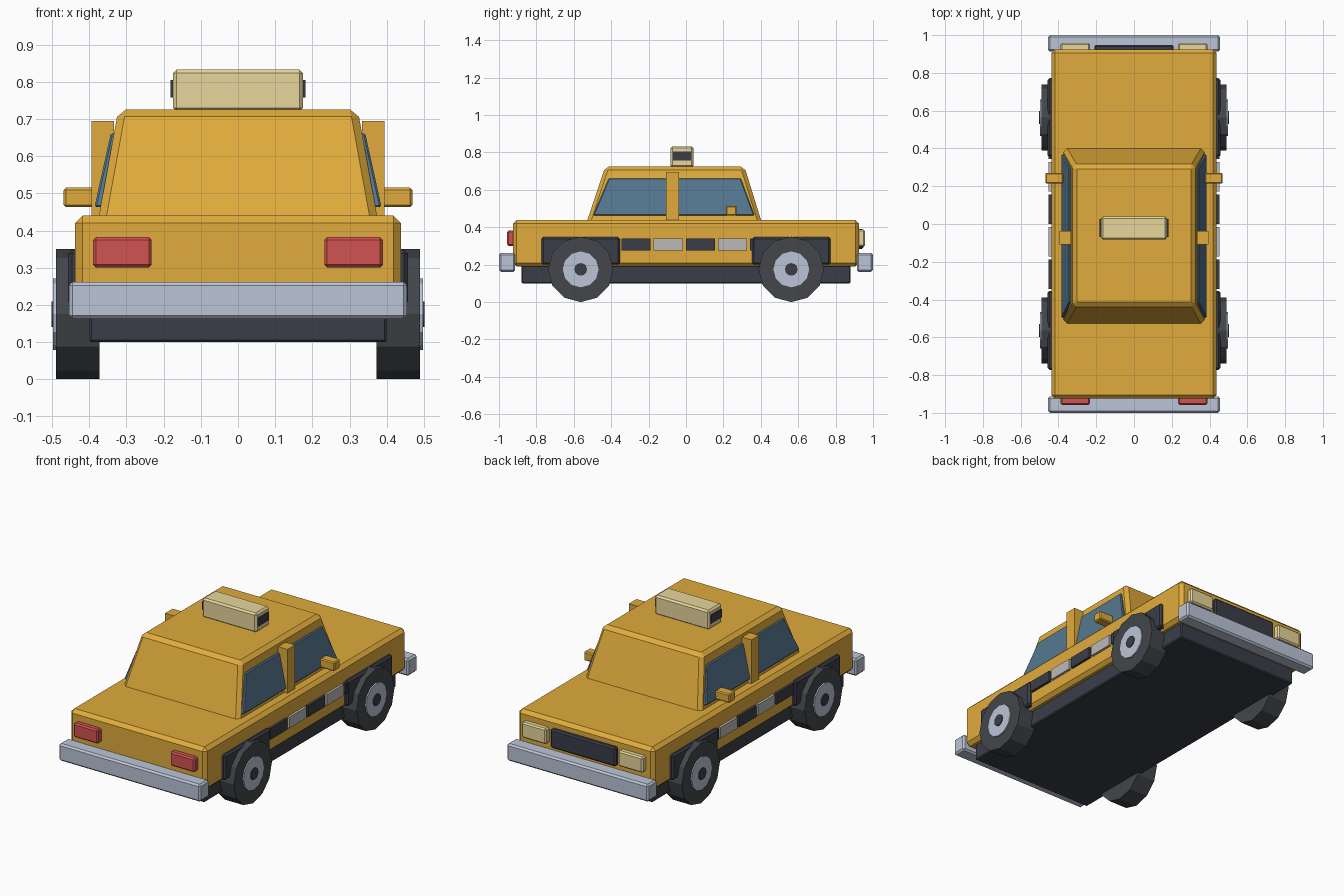
import bpy, bmesh, math
from mathutils import Matrix

cube = bpy.data.objects.get("Cube")
if cube:
    bpy.data.objects.remove(cube, do_unlink=True)


def material(name, color):
    m = bpy.data.materials.new(name)
    m.use_nodes = True
    rgba = (*color, 1)
    m.diffuse_color = rgba
    m.node_tree.nodes["Principled BSDF"].inputs["Base Color"].default_value = rgba
    return m


yellow = material("taxi yellow", (0.75, 0.41, 0.045))
trim = material("dark trim", (0.042, 0.048, 0.064))
rubber = material("tyre rubber", (0.056, 0.062, 0.07))
metal = material("grey metal", (0.5, 0.56, 0.68))
pale = material("pale check", (0.5, 0.49, 0.48))
glass = material("blue glass", (0.09, 0.185, 0.275))
red = material("red lamp", (0.64, 0.088, 0.083))
cream = material("cream lamp", (0.8, 0.67, 0.33))


def finish(name, bm, mat, bevel=0):
    bmesh.ops.recalc_face_normals(bm, faces=bm.faces)
    me = bpy.data.meshes.new(name)
    bm.to_mesh(me)
    bm.free()
    me.materials.append(mat)
    ob = bpy.data.objects.new(name, me)
    bpy.context.collection.objects.link(ob)
    if bevel:
        mod = ob.modifiers.new("Bevel", "BEVEL")
        mod.width = bevel
        mod.segments = 1
        mod.limit_method = "NONE"
    return ob


def taper(name, mat, z0, low, z1, high, bevel=0):
    """Six-sided block between two rectangles given as (x0, x1, y0, y1)."""
    bm = bmesh.new()
    bmesh.ops.create_cube(bm, size=2)
    for v in bm.verts:
        rect = high if v.co.z > 0 else low
        v.co = (rect[int(v.co.x > 0)], rect[2 + int(v.co.y > 0)],
                z1 if v.co.z > 0 else z0)
    return finish(name, bm, mat, bevel)


def box(name, mat, x, y, z, bevel=0):
    rect = (*x, *y)
    return taper(name, mat, z[0], rect, z[1], rect, bevel)


def disc(name, mat, x, y, z, radius, sides=12):
    """Cylinder with its axis along x."""
    bm = bmesh.new()
    turn = Matrix.Translation((sum(x) / 2, y, z)) @ Matrix.Rotation(math.pi / 2, 4, "Y")
    bmesh.ops.create_cone(bm, cap_ends=True, segments=sides, radius1=radius,
                          radius2=radius, depth=abs(x[1] - x[0]), matrix=turn)
    return finish(name, bm, mat)


def span(side, a, b):
    return tuple(sorted((side * a, side * b)))


# Main shell
box("body", yellow, (-0.438, 0.438), (-0.925, 0.925), (0.19, 0.44), 0.02)
box("chassis", trim, (-0.40, 0.40), (-0.88, 0.88), (0.10, 0.21), 0.006)
taper("cabin", yellow, 0.40, (-0.381, 0.381, -0.54, 0.413),
      0.725, (-0.322, 0.322, -0.432, 0.312), 0.02)

# Bumpers
for end, y in (("front", (-1, -0.913)), ("back", (0.913, 1))):
    box(end + "_bumper", metal, (-0.455, 0.455), y, (0.162, 0.262), 0.01)

# Grille and roof sign
box("grille", trim, (-0.21, 0.21), (0.9, 0.948), (0.283, 0.392), 0.008)
box("roof_sign", cream, (-0.175, 0.175), (-0.083, 0.04), (0.72, 0.833), 0.01)

for side, label in ((1, "left"), (-1, "right")):
    # Lamps
    lamp_x = span(side, 0.232, 0.39)
    box(label + "_red_lamp", red, lamp_x, (-0.957, -0.9), (0.3, 0.382), 0.008)
    box(label + "_cream_lamp", cream, lamp_x, (0.9, 0.957), (0.297, 0.388), 0.008)

    # Side glass, pillar and mirror
    taper(label + "_window", glass, 0.463, (*span(side, 0.362, 0.386), -0.497, 0.366),
          0.662, (*span(side, 0.318, 0.342), -0.413, 0.293), 0.005)
    box(label + "_pillar", yellow, span(side, 0.333, 0.394), (-0.108, -0.038), (0.44, 0.695))
    box(label + "_mirror", yellow, span(side, 0.375, 0.469), (0.214, 0.271), (0.463, 0.515), 0.006)
    box(label + "_sign_end", trim, span(side, 0.17, 0.182), (-0.069, 0.026), (0.758, 0.805))

    # Checkered band
    for i in range(5):
        y = -0.267 + i * 0.172
        box(f"{label}_check_{i + 1}", pale if i % 2 else trim, span(side, 0.42, 0.452),
            (y - 0.078, y + 0.078), (0.277, 0.341))

    # Wheels and arches
    for end, y in (("front", -0.563), ("back", 0.563)):
        part = f"{end}_{label}_"
        box(part + "arch", trim, span(side, 0.38, 0.457), (y - 0.209, y + 0.209), (0.2, 0.348), 0.01)
        disc(part + "tyre", rubber, span(side, 0.372, 0.49), y, 0.175, 0.175)
        disc(part + "hub", metal, span(side, 0.45, 0.497), y, 0.175, 0.096)
        disc(part + "hub_cap", trim, span(side, 0.46, 0.502), y, 0.175, 0.034)
